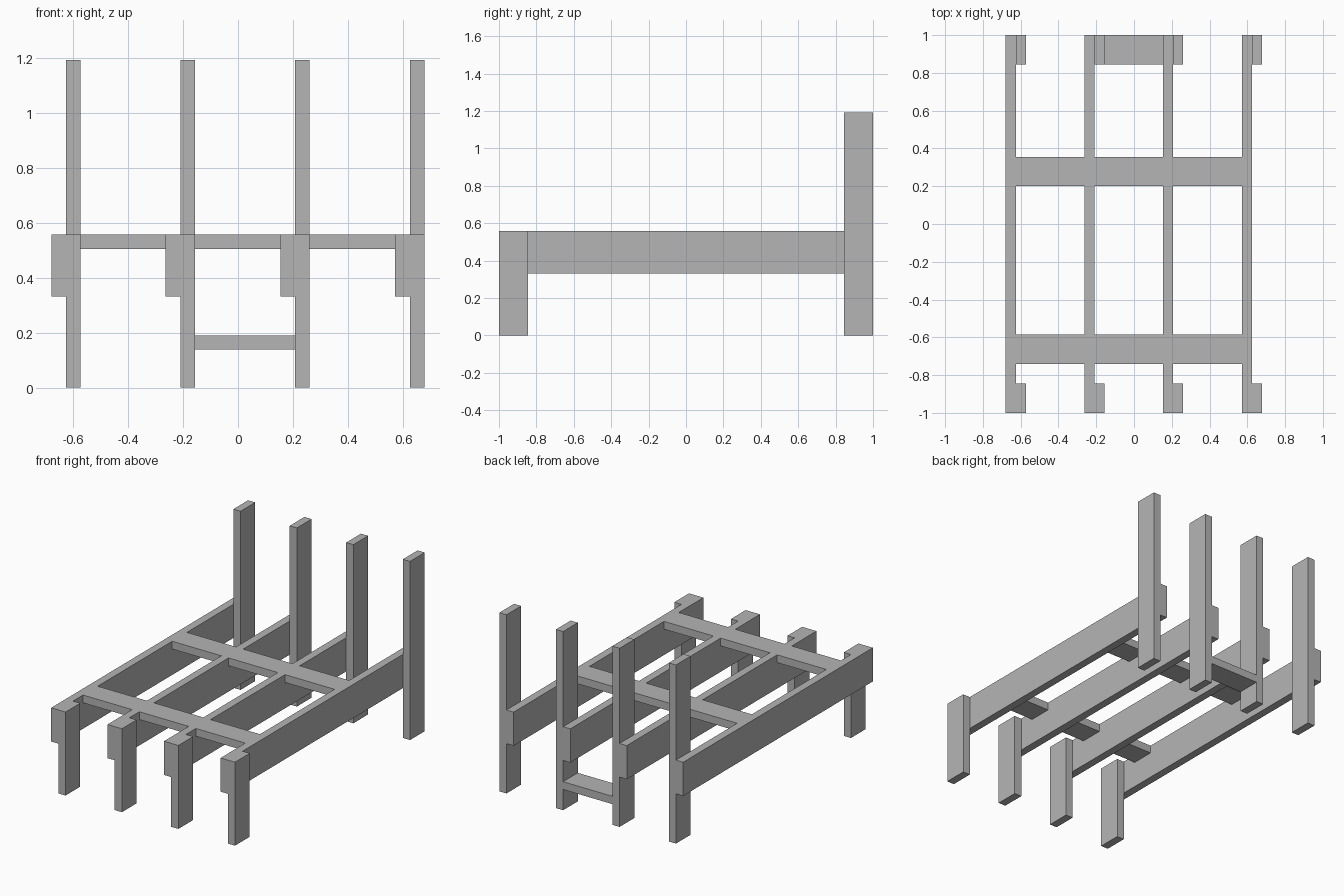
import bpy
import bmesh

cube = bpy.data.objects.get("Cube")
if cube:
    bpy.data.objects.remove(cube, do_unlink=True)

grey = bpy.data.materials.new("plain_grey")
grey.use_nodes = True
colour = (0.46, 0.46, 0.46, 1)
grey.diffuse_color = colour
grey.node_tree.nodes["Principled BSDF"].inputs["Base Color"].default_value = colour

THICK = 0.053          # board thickness
WIDTH = 0.155          # board width
DECK = 0.557           # top of the rails
RAIL_BOTTOM = 0.332
SLAT_BOTTOM = 0.505
SLATS = {"front_slat": -0.74, "back_slat": 0.2}
JOINTS = (-0.626, -0.21, 0.207, 0.625)   # plane where each rail meets its posts


def board(name, x0, x1, profile):
    """Extrude a closed (y, z) profile from x0 to x1."""
    bm = bmesh.new()
    face = bm.faces.new([bm.verts.new((x0, y, z)) for y, z in profile])
    grown = bmesh.ops.extrude_face_region(bm, geom=[face])["geom"]
    verts = [v for v in grown if isinstance(v, bmesh.types.BMVert)]
    bmesh.ops.translate(bm, verts=verts, vec=(x1 - x0, 0, 0))
    bmesh.ops.recalc_face_normals(bm, faces=bm.faces[:])
    mesh = bpy.data.meshes.new(name)
    bm.to_mesh(mesh)
    bm.free()
    mesh.materials.append(grey)
    obj = bpy.data.objects.new(name, mesh)
    bpy.context.scene.collection.objects.link(obj)
    return obj


def rect(y0, y1, z0, z1):
    return [(y0, z0), (y1, z0), (y1, z1), (y0, z1)]


# Side profile of a long rail, notched on top for each cross slat
rail_profile = [(1, DECK), (1, RAIL_BOTTOM), (-1, RAIL_BOTTOM), (-1, DECK)]
for y in SLATS.values():
    rail_profile += [(y, DECK), (y, SLAT_BOTTOM),
                     (y + WIDTH, SLAT_BOTTOM), (y + WIDTH, DECK)]

# Four frames, each a rail with a short front leg and a tall back post
for side, x in zip(("right", "inner_right", "inner_left", "left"), JOINTS):
    board(side + "_rail", x - THICK, x, rail_profile)
    board(side + "_front_leg", x, x + THICK, rect(-1, WIDTH - 1, 0, DECK))
    board(side + "_back_post", x, x + THICK, rect(1 - WIDTH, 1, 0, 1.192))

# Cross slats set into the rail notches
for name, y in SLATS.items():
    board(name, JOINTS[0] - THICK, JOINTS[-1], rect(y, y + WIDTH, SLAT_BOTTOM, DECK))

# Low step between the two inner back posts
board("back_step", JOINTS[1] + THICK, JOINTS[2], rect(1 - WIDTH, 1, 0.138, 0.19))
